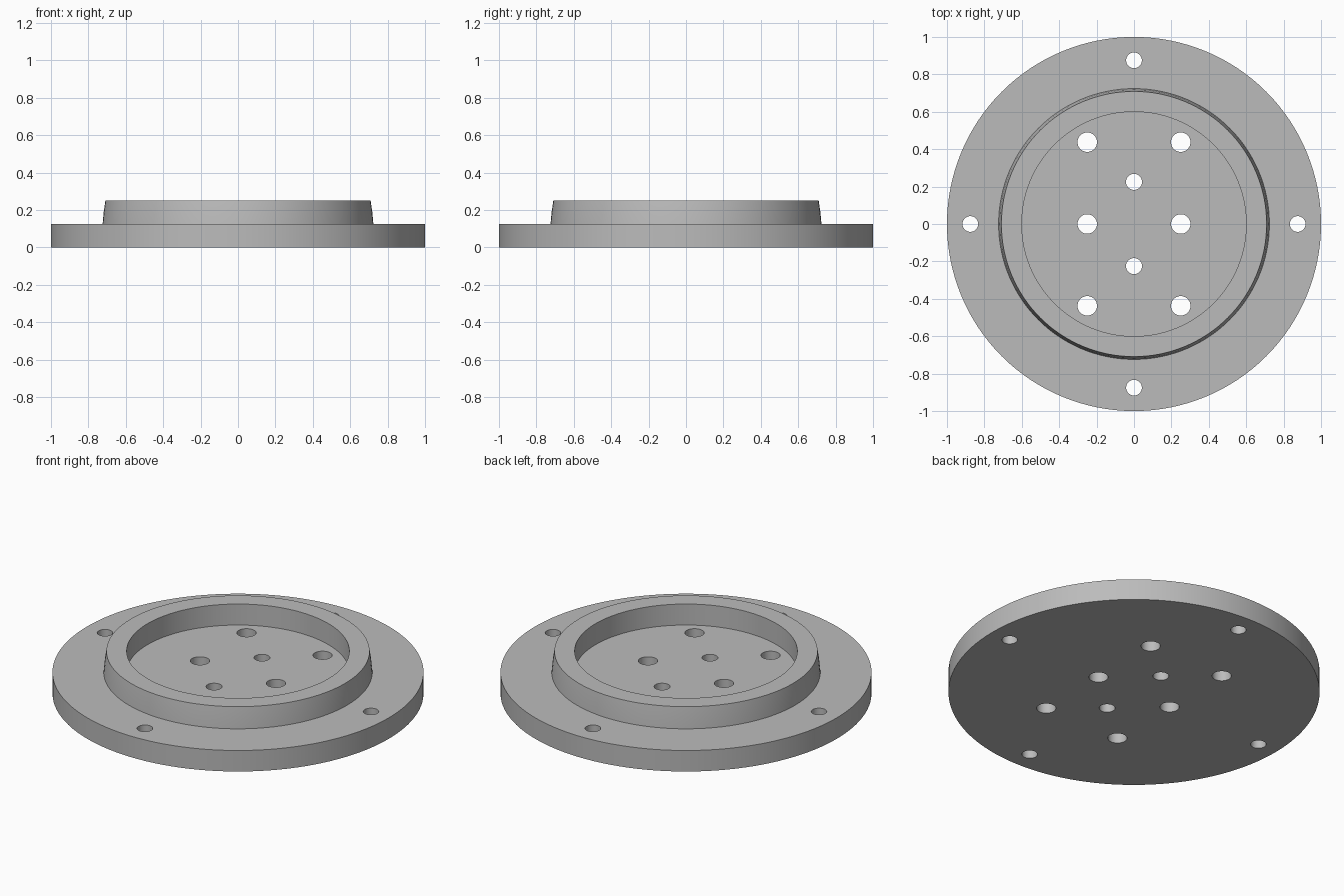
import bpy
import bmesh
import math

if "Cube" in bpy.data.objects:
    bpy.data.objects.remove(bpy.data.objects["Cube"])

SEGMENTS = 128

grey = bpy.data.materials.new("plain grey")
grey.diffuse_color = (0.5, 0.5, 0.5, 1)
grey.use_nodes = True
grey.node_tree.nodes["Principled BSDF"].inputs["Base Color"].default_value = grey.diffuse_color


def add_object(name, bm):
    bmesh.ops.recalc_face_normals(bm, faces=bm.faces)
    mesh = bpy.data.meshes.new(name)
    bm.to_mesh(mesh)
    bm.free()
    obj = bpy.data.objects.new(name, mesh)
    bpy.context.collection.objects.link(obj)
    return obj


def lathe(name, profile):
    """Revolve (radius, z) points about z and cap both ends."""
    bm = bmesh.new()
    rings = []
    for r, z in profile:
        angles = [2 * math.pi * i / SEGMENTS for i in range(SEGMENTS)]
        rings.append([bm.verts.new((r * math.cos(a), r * math.sin(a), z)) for a in angles])
    for low, high in zip(rings, rings[1:]):
        for i in range(SEGMENTS):
            j = (i + 1) % SEGMENTS
            bm.faces.new((low[i], low[j], high[j], high[i]))
    bm.faces.new(rings[0])
    bm.faces.new(rings[-1])
    return add_object(name, bm)


# Flange disc with a tapered raised rim around a round pocket
flange = lathe("flange_plate", [
    (1.0, 0.0), (1.0, 0.125), (0.724, 0.125),
    (0.718, 0.19), (0.709, 0.25), (0.6, 0.25), (0.6, 0.125)])
flange.data.materials.append(grey)

# Through holes: (x, y, radius)
holes = [(x, y, 0.052) for x in (-0.25, 0.25) for y in (-0.4375, 0, 0.4375)]
holes += [(0, y, 0.043) for y in (-0.225, 0.225)]
for s in (-1, 1):
    holes += [(s * 0.875, 0, 0.042), (0, s * 0.875, 0.042)]

bm = bmesh.new()
for x, y, r in holes:
    made = bmesh.ops.create_cone(bm, cap_ends=True, segments=40,
                                 radius1=r, radius2=r, depth=1)
    bmesh.ops.translate(bm, verts=made["verts"], vec=(x, y, 0))
cutter = add_object("hole_cutter", bm)
cutter.data.materials.append(grey)
cutter.hide_render = True

# Drill the holes
drill = flange.modifiers.new("drill", "BOOLEAN")
drill.operation = "DIFFERENCE"
drill.solver = "EXACT"
drill.object = cutter
bpy.context.view_layer.objects.active = flange
flange.select_set(True)
cutter.select_set(False)
bpy.ops.object.modifier_apply(modifier=drill.name)
bpy.data.objects.remove(cutter, do_unlink=True)

bpy.ops.object.shade_smooth_by_angle(angle=math.radians(30))
